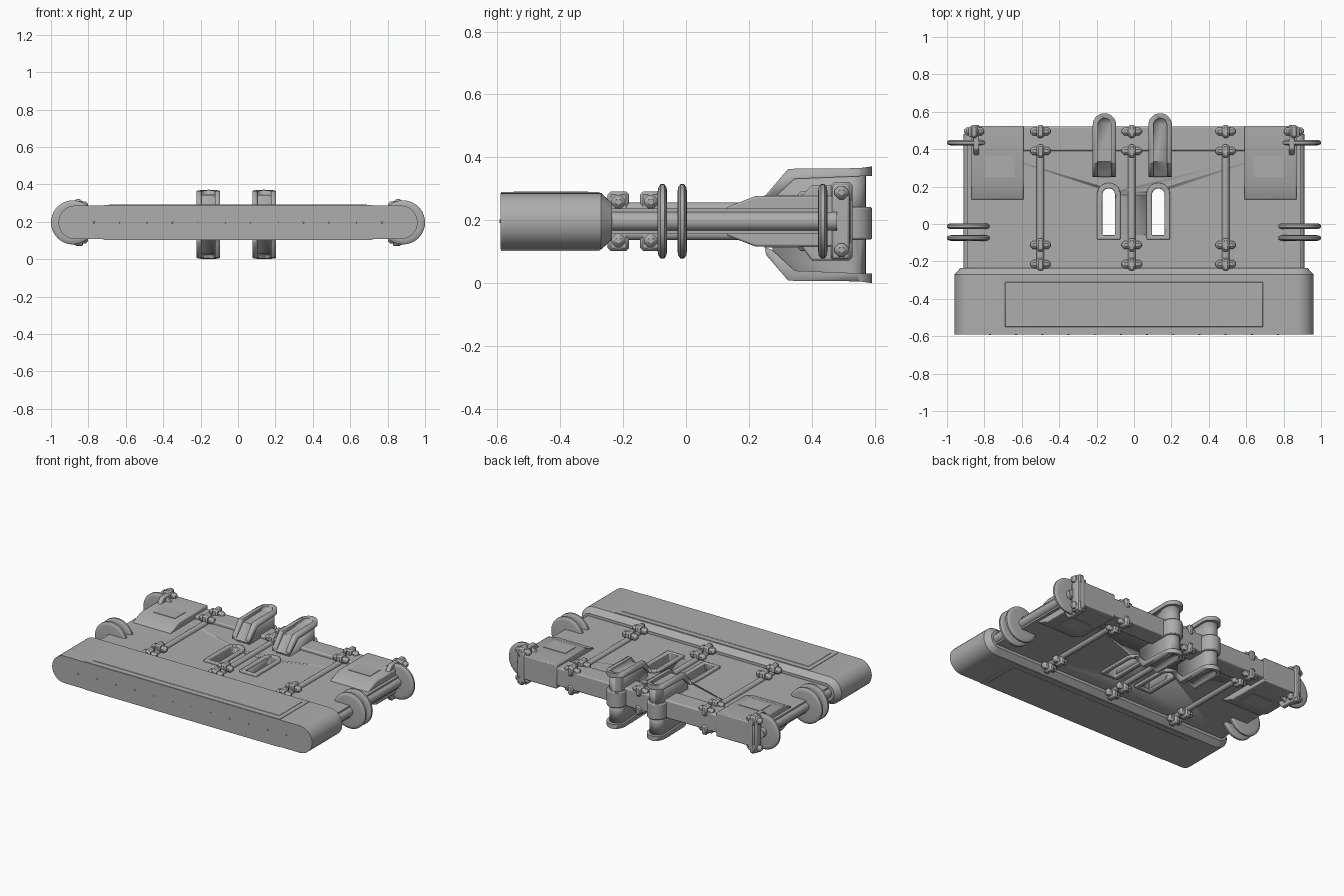
import bpy, bmesh, math
from mathutils import Vector

if "Cube" in bpy.data.objects:
    bpy.data.objects.remove(bpy.data.objects["Cube"])

ZC = 0.2  # height of the middle plane
grey = bpy.data.materials.new("grey metal")
grey.diffuse_color = (0.42, 0.42, 0.42, 1)
grey.use_nodes = True
grey.node_tree.nodes["Principled BSDF"].inputs["Base Color"].default_value = grey.diffuse_color


def finish(name, bm, bevel=0.0, segs=2):
    bmesh.ops.recalc_face_normals(bm, faces=bm.faces)
    me = bpy.data.meshes.new(name)
    bm.to_mesh(me)
    bm.free()
    ob = bpy.data.objects.new(name, me)
    bpy.context.collection.objects.link(ob)
    me.materials.append(grey)
    bpy.context.view_layer.objects.active = ob
    for o in bpy.context.selected_objects:
        o.select_set(False)
    ob.select_set(True)
    bpy.ops.object.shade_smooth_by_angle(angle=math.radians(30))
    if bevel:
        m = ob.modifiers.new("bevel", 'BEVEL')
        m.width, m.segments, m.limit_method = bevel, segs, 'ANGLE'
    return ob


def loft(name, rings, bevel=0.0, segs=2):
    """Skin a list of equal-sized point rings, capped at both ends."""
    bm = bmesh.new()
    vs = [[bm.verts.new(p) for p in r] for r in rings]
    n = len(vs[0])
    for a, b in zip(vs, vs[1:]):
        for i in range(n):
            bm.faces.new((a[i], a[(i + 1) % n], b[(i + 1) % n], b[i]))
    bm.faces.new(vs[0])
    bm.faces.new(vs[-1])
    return finish(name, bm, bevel, segs)


def box(name, x0, x1, y0, y1, z0, z1, bevel=0.0, segs=2):
    ring = lambda z: [(x0, y0, z), (x1, y0, z), (x1, y1, z), (x0, y1, z)]
    return loft(name, [ring(z0), ring(z1)], bevel, segs)


def prism_x(name, prof, x0, x1, bevel=0.0):
    return loft(name, [[(x, y, z) for y, z in prof] for x in (x0, x1)], bevel)


def arch(cx, half, y0, y1, n=14):
    """Plan outline: flat at y0, half round at y1."""
    pts = [(cx - half, y0), (cx + half, y0)]
    for i in range(n + 1):
        a = math.pi * i / n
        pts.append((cx + half * math.cos(a), y1 - half + half * math.sin(a)))
    return pts


def column(name, plan, z0, z1, bevel=0.0):
    return loft(name, [[(x, y, z) for x, y in plan] for z in (z0, z1)], bevel)


def rod_y(name, x, z, stations, n=28):
    """Turned part along y from (y, radius) stations."""
    return loft(name, [[(x + r * math.cos(2 * math.pi * i / n), y,
                         z + r * math.sin(2 * math.pi * i / n)) for i in range(n)]
                       for y, r in stations])


def boolean(ob, cutter, op):
    m = ob.modifiers.new(op.lower(), 'BOOLEAN')
    m.operation, m.object, m.solver = op, cutter, 'EXACT'
    bpy.context.view_layer.objects.active = ob
    bpy.ops.object.modifier_apply(modifier=m.name)
    bpy.data.objects.remove(cutter)


# front bar: stadium section, tapering at its rear edge
def stadium(y, r, cx=0.87, n=16):
    pts = []
    for s, start in ((1, -math.pi / 2), (-1, math.pi / 2)):
        for i in range(n + 1):
            a = start + math.pi * i / n
            pts.append((s * cx + r * math.cos(a), y, ZC + r * math.sin(a)))
    return pts


loft("front_bar", [stadium(y, r) for y, r in
                   ((-0.59, 0.09), (-0.27, 0.09), (-0.235, 0.058))])

# main plate with two slots
plate = box("main_plate", -0.89, 0.89, -0.25, 0.42, ZC - 0.04, ZC + 0.04)
for sx in (-0.135, 0.13):
    boolean(plate, column("slot_cutter", arch(sx, 0.034, -0.06, 0.19), 0, 0.5), 'DIFFERENCE')
    rim = column("slot_rim", arch(sx, 0.063, -0.083, 0.22), ZC - 0.056, ZC + 0.056, 0.006)
    boolean(rim, column("slot_cutter", arch(sx, 0.034, -0.06, 0.19), 0, 0.5), 'DIFFERENCE')

# raised panels on the front bar, and end patches on them
for s in (1, -1):
    z = ZC + s * 0.09
    box("bar_panel", -0.72, 0.72, -0.588, -0.275, z - 0.004, z + 0.003)
    box("bar_inner_panel", -0.69, 0.69, -0.55, -0.31, z - 0.005, z + 0.005, 0.002, 1)

# row of small rivets along the front face
for i in range(12):
    x = -0.77 + i * 0.14
    rod_y("front_rivet", x, ZC, [(-0.588, 0.006), (-0.593, 0.005)], 8)

# rear beam
box("rear_beam", -0.62, 0.62, 0.39, 0.52, ZC - 0.06, ZC + 0.06, 0.008)


# clamp block, used on both faces of the plate
def clamp(x, y, s, top=0.095):
    def blk(name, hx, hy, lo, hi, b):
        z = sorted((ZC + s * lo, ZC + s * hi))
        box(name, x - hx, x + hx, y - hy, y + hy, z[0], z[1], b, 1)
    blk("clamp_body", 0.054, 0.022, top - 0.055, top - 0.012, 0.014)
    blk("clamp_strap", 0.02, 0.034, top - 0.065, top, 0.01)


# tie rods with their clamps
for x in (-0.5, -0.012, 0.49):
    for s in (1, -1):
        rod_y("tie_rod", x, ZC + s * 0.04, [(-0.24, 0.02), (0.51, 0.02)], 16)
        for y in (-0.215, -0.112, 0.39, 0.495):
            clamp(x, y, s)

wing = [(0.13, 0.245), (0.22, 0.28), (0.525, 0.28),
        (0.525, 0.12), (0.22, 0.12), (0.13, 0.155)]
strap = [(0.36, 0.13), (0.40, 0.075), (0.50, 0.075), (0.53, 0.10),
         (0.53, 0.29), (0.50, 0.315), (0.40, 0.315), (0.36, 0.27)]
for m in (-1, 1):
    x0, x1 = sorted((m * 0.59, m * 0.87))
    # corner housings with a sloping nose
    prism_x("corner_housing", wing, x0, x1, 0.006)
    for s in (1, -1):
        z = ZC + s * 0.08
        a, b = sorted((m * 0.64, m * 0.80))
        box("housing_patch", a, b, 0.25, 0.36, z - 0.003, z + 0.003)
    # corner straps and posts
    a, b = sorted((m * 0.828, m * 0.858))
    prism_x("corner_strap", strap, a, b, 0.006)
    a, b = sorted((m * 0.84, m * 0.885))
    box("corner_post", a, b, 0.465, 0.52, 0.08, 0.318, 0.008)
    for s in (1, -1):
        clamp(m * 0.855, 0.495, s, 0.125)
    # side axle
    rod_y("side_axle", m * 0.882, ZC, [(-0.245, 0.03), (0.48, 0.03)])
    # rounded wheel discs
    for y in (-0.075, -0.012, 0.435):
        rod_y("wheel_disc", m * 0.882, ZC,
              [(y - 0.015, 0.095), (y - 0.013, 0.108), (y - 0.006, 0.118),
               (y + 0.006, 0.118), (y + 0.013, 0.108), (y + 0.015, 0.095)], 40)

# rear hooks: rounded caps over solid webs, above and below, joined by a post
cap = [(0.25, 0.26), (0.255, 0.285), (0.325, 0.367), (0.55, 0.369), (0.595, 0.375),
       (0.595, 0.345), (0.345, 0.335), (0.275, 0.27)]
groove = [(0.2, 0.24), (0.262, 0.268), (0.335, 0.347), (0.6, 0.352), (0.6, 0.45), (0.2, 0.45)]
web = [(0.275, 0.2), (0.275, 0.272), (0.345, 0.338), (0.572, 0.348), (0.572, 0.2)]
for hx in (-0.158, 0.14):
    for s in (1, -1):
        flip = lambda pr: [(y, z if s > 0 else 0.378 - z) for y, z in pr]
        hook = prism_x("hook_cap", flip(cap), hx - 0.08, hx + 0.08)
        boolean(hook, column("plan_cutter", arch(hx, 0.063, 0.2, 0.592), -0.2, 0.6), 'INTERSECT')
        hollow = prism_x("groove_cutter", flip(groove), hx - 0.05, hx + 0.05)
        boolean(hollow, column("plan_cutter", arch(hx, 0.036, 0.15, 0.565), -0.2, 0.6), 'INTERSECT')
        boolean(hook, hollow, 'DIFFERENCE')
        body = prism_x("hook_web", flip(web), hx - 0.07, hx + 0.07)
        boolean(body, column("plan_cutter", arch(hx, 0.05, 0.1, 0.572), -0.2, 0.6), 'INTERSECT')
    column("hook_collar", arch(hx, 0.062, 0.4, 0.592), 0.142, 0.246, 0.006)

# centre the whole assembly and rest it on the ground
bpy.context.view_layer.update()
pts = [o.matrix_world @ Vector(c) for o in bpy.data.objects for c in o.bound_box]
low = min(p.z for p in pts)
for o in bpy.data.objects:
    o.location.z -= low
